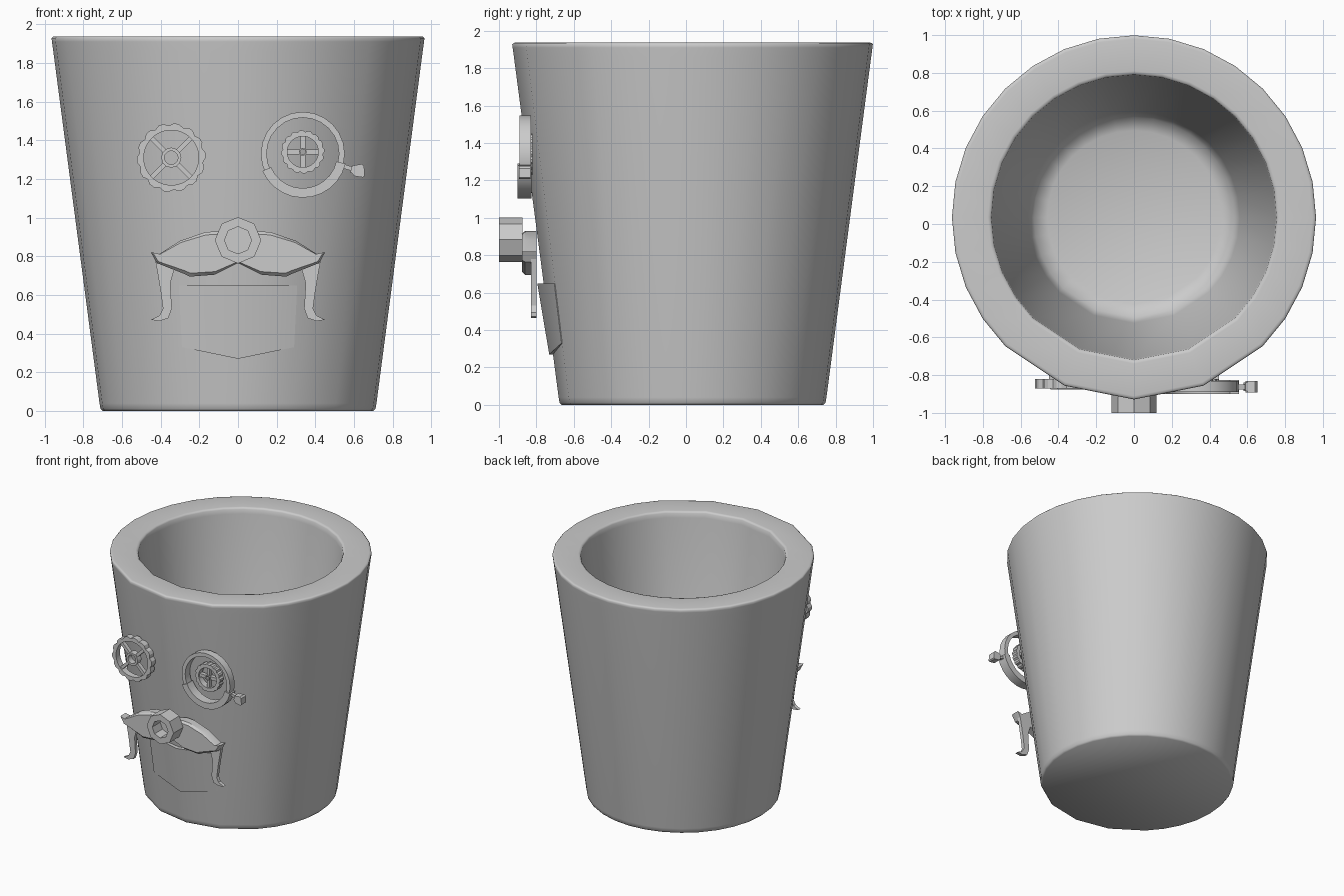
import bpy, bmesh
from math import sin, cos, radians

if "Cube" in bpy.data.objects:
    bpy.data.objects.remove(bpy.data.objects["Cube"])


def finish(name, bm, angle=30):
    bmesh.ops.recalc_face_normals(bm, faces=bm.faces)
    me = bpy.data.meshes.new(name)
    bm.to_mesh(me)
    bm.free()
    ob = bpy.data.objects.new(name, me)
    bpy.context.collection.objects.link(ob)
    bpy.ops.object.select_all(action='DESELECT')
    ob.select_set(True)
    bpy.context.view_layer.objects.active = ob
    bpy.ops.object.shade_smooth_by_angle(angle=radians(angle))
    return ob


def bridge(bm, a, b, closed=True):
    n = len(a)
    for i in range(n if closed else n - 1):
        j = (i + 1) % n
        bm.faces.new((a[i], a[j], b[j], b[i]))


def loop(bm, pts, y):
    return [bm.verts.new((x, y, z)) for x, z in pts]


def plate(bm, pts, y0, y1):
    """Solid outline in xz, extruded along y."""
    a, b = loop(bm, pts, y0), loop(bm, pts, y1)
    bm.faces.new(a)
    bm.faces.new(b[::-1])
    bridge(bm, a, b)


def ring(bm, outer, inner, y0, y1, closed=True):
    """Ring, or open arc, between two outlines of equal length."""
    loops = [loop(bm, outer, y0), loop(bm, outer, y1), loop(bm, inner, y1), loop(bm, inner, y0)]
    for i in range(4):
        bridge(bm, loops[i], loops[(i + 1) % 4], closed)
    if not closed:
        bm.faces.new([l[0] for l in loops])
        bm.faces.new([l[-1] for l in loops])


def circle(cx, cz, r, n, start=0.0, sweep=360.0, closed=True):
    radii = r if isinstance(r, (list, tuple)) else [r]
    step = sweep / (n if closed else n - 1)
    return [(cx + radii[i % len(radii)] * cos(radians(start + i * step)),
             cz + radii[i % len(radii)] * sin(radians(start + i * step))) for i in range(n)]


def bar(bm, cx, cz, ang, r0, r1, w, y0, y1):
    c, s = cos(radians(ang)), sin(radians(ang))
    pts = [(r0, -w), (r1, -w), (r1, w), (r0, w)]
    plate(bm, [(cx + u * c - v * s, cz + u * s + v * c) for u, v in pts], y0, y1)


def gear(name, cx, cz, r, rin, hub, teeth, ang, w, y0, y1):
    bm = bmesh.new()
    n = teeth * 3
    ring(bm, circle(cx, cz, (r, r, r * 0.93), n), circle(cx, cz, rin, n), y0, y1)
    ring(bm, circle(cx, cz, hub, 12), circle(cx, cz, hub * 0.68, 12), y0, y1)
    for k in range(4):
        bar(bm, cx, cz, ang + 90 * k, hub * 0.8, rin * 1.03, w, y0 + 0.01, y1 - 0.008)
    return finish(name, bm)


# Tapered cup: finer columns behind, coarser columns across the face
CY = 0.035
cols = [0, 22.5] + [45 + 11.25 * i for i in range(25)] + [337.5]


def on_cup(deg, r, z):
    return (r * sin(radians(deg)), CY - r * cos(radians(deg)), z)


bm = bmesh.new()
profile = [(0.70, 0), (0.711, 0.012), (0.716, 0.04), (0.955, 1.86), (0.962, 1.91), (0.964, 1.928),
           (0.957, 1.935), (0.945, 1.937), (0.775, 1.937), (0.762, 1.935), (0.755, 1.925),
           (0.75, 1.89), (0.56, 0.30), (0.53, 0.22), (0.46, 0.19)]
rows = [[bm.verts.new(on_cup(d, r, z)) for d in cols] for r, z in profile]
for a, b in zip(rows, rows[1:]):
    bridge(bm, a, b)
bm.faces.new(rows[0])
bm.faces.new(rows[-1])
finish("cup", bm, 180)

# Jaw panel: bulges from the cup at the centre, flush at its sides
bm = bmesh.new()
layers = []
for side, top, low in ((0.004, 0.034, 0.02), (-0.03, -0.03, -0.03)):
    layers.append([bm.verts.new(on_cup(d, 0.711 + 0.131 * z + off, z)) for d, z, off in
                   ((-22.5, 0.65, side), (0, 0.65, top), (22.5, 0.65, side),
                    (22.5, 0.33, side), (0, 0.27, low), (-22.5, 0.33, side))])
for l in layers:
    bm.faces.new((l[0], l[1], l[4], l[5]))
    bm.faces.new((l[1], l[2], l[3], l[4]))
bridge(bm, *layers)
finish("jaw_panel", bm, 60)

# Eyes
gear("left_eye_gear", -0.345, 1.31, 0.178, 0.142, 0.052, 14, 45, 0.012, -0.87, -0.82)
gear("right_eye_gear", 0.335, 1.34, 0.112, 0.08, 0.02, 16, 0, 0.013, -0.87, -0.82)

# Monocle: thin ring with a heavier lower arc
mx, mz = 0.335, 1.33
bm = bmesh.new()
ring(bm, circle(mx, mz, 0.217, 24), circle(mx, mz, 0.187, 24), -0.89, -0.83)
ring(bm, circle(mx, mz, 0.227, 12, 203, 144, False),
     circle(mx, mz, 0.178, 12, 203, 144, False), -0.9, -0.825, closed=False)
finish("monocle_ring", bm)
bm = bmesh.new()
bar(bm, mx, mz, -17, 0.21, 0.29, 0.011, -0.875, -0.85)
bar(bm, mx, mz, -17, 0.262, 0.276, 0.02, -0.885, -0.84)
plate(bm, [(0.59, 1.23), (0.60, 1.215), (0.645, 1.208), (0.655, 1.215),
           (0.652, 1.265), (0.64, 1.277), (0.60, 1.27), (0.59, 1.26)], -0.892, -0.832)
finish("monocle_knob", bm)

# Moustache and its hanging tips, mirrored
half = [(0.10, 0.93), (0.17, 0.925), (0.30, 0.88), (0.41, 0.81), (0.45, 0.82),
        (0.42, 0.765), (0.28, 0.71), (0.25, 0.695), (0.12, 0.705)]
tip = [(0.43, 0.79), (0.415, 0.71), (0.40, 0.62), (0.388, 0.53), (0.405, 0.495), (0.45, 0.472),
       (0.405, 0.465), (0.36, 0.48), (0.342, 0.53), (0.35, 0.66), (0.33, 0.73)]


def mirrored(pts):
    return [(-x, z) for x, z in reversed(pts)]


bm = bmesh.new()
outline = [(0, 0.90)] + half + [(0, 0.765)] + mirrored(half)
inset = [(x * 0.98, 0.82 + (z - 0.82) * 0.86) for x, z in outline]
front, mid, back = loop(bm, inset, -0.877), loop(bm, outline, -0.86), loop(bm, outline, -0.80)
bm.faces.new(front)
bm.faces.new(back[::-1])
bridge(bm, front, mid)
bridge(bm, mid, back)
finish("moustache", bm)
bm = bmesh.new()
plate(bm, tip, -0.828, -0.80)
plate(bm, mirrored(tip), -0.828, -0.80)
finish("moustache_tips", bm)

# Nose nut with a closed socket
bm = bmesh.new()
ring(bm, circle(0, 0.883, 0.12, 8), circle(0, 0.883, 0.07, 8), -1.0, -0.875)
plate(bm, circle(0, 0.883, 0.08, 8), -0.90, -0.88)
finish("nose_nut", bm)
